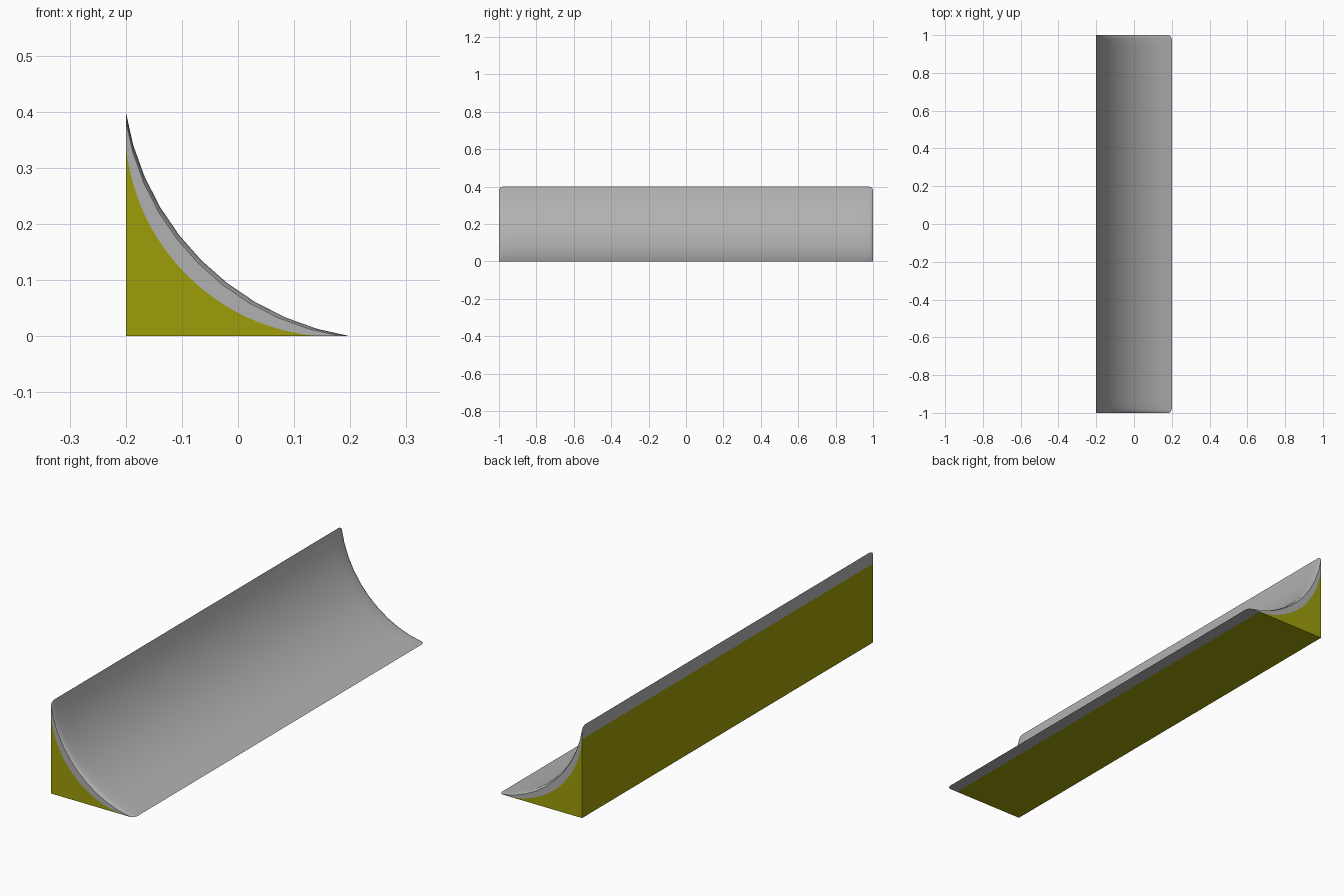
import bpy, bmesh, math

if "Cube" in bpy.data.objects:
    bpy.data.objects.remove(bpy.data.objects["Cube"])

W, HALF = 0.4, 1.0             # ramp depth and height, half length
X0 = -0.2                      # back wall position


def arc(end, centre, n):
    """Concave arc from (0, end) down to (end, 0) around (centre, centre)."""
    r = math.hypot(centre, centre - end)
    a0 = math.atan2(end - centre, -centre) % math.tau
    a1 = math.atan2(-centre, end - centre) % math.tau
    pts = []
    for i in range(n + 1):
        a = a0 + (a1 - a0) * i / n
        pts.append((max(0, centre + r * math.cos(a)), max(0, centre + r * math.sin(a))))
    return pts


surface = arc(W, 0.475, 10)      # riding surface profile
border = arc(0.343, 0.375, 24)   # line between grey shell and yellow base

bm = bmesh.new()


def ring(pts, y, scale=1.0):
    return [bm.verts.new((X0 + u * scale, y, z * scale)) for u, z in pts]


def face(verts, mat):
    bm.faces.new(verts).material_index = mat


# Riding surface, rounded down at both ends: (y, profile scale) from end inwards
half = [(HALF, 0.96), (HALF - 0.006, 0.985), (HALF - 0.02, 1.0), (HALF - 0.07, 1.0)]
stations = [(-y, s) for y, s in half] + half[::-1]
rings = [ring(surface, y, s) for y, s in stations]
for r0, r1 in zip(rings, rings[1:]):
    for i in range(len(surface) - 1):
        face((r0[i], r0[i + 1], r1[i + 1], r1[i]), 0)

# End walls: grey band and yellow fill
ends = []
for y, rim in ((-HALF, rings[0]), (HALF, rings[-1])):
    line = ring(border, y)
    corner = bm.verts.new((X0, y, 0))
    face(rim + line[::-1], 0)
    face(line + [corner], 1)
    ends.append((line, corner))

# Back wall and underside, each a yellow panel with a grey strip
(l0, c0), (l1, c1) = ends
for k in (0, -1):
    face((c0, c1, l1[k], l0[k]), 1)
    face([l0[k], l1[k]] + [r[k] for r in reversed(rings)], 0)

bmesh.ops.recalc_face_normals(bm, faces=bm.faces[:])
mesh = bpy.data.meshes.new("quarter_pipe_ramp")
bm.to_mesh(mesh)
bm.free()

# Grey shell and yellow base colours
for name, colour in (("grey_shell", (0.44, 0.44, 0.44, 1)),
                     ("yellow_base", (0.34, 0.34, 0.003, 1))):
    mat = bpy.data.materials.new(name)
    mat.diffuse_color = colour
    mat.use_nodes = True
    mat.node_tree.nodes["Principled BSDF"].inputs["Base Color"].default_value = mat.diffuse_color
    mesh.materials.append(mat)

ramp = bpy.data.objects.new("quarter_pipe_ramp", mesh)
bpy.context.collection.objects.link(ramp)
bpy.context.view_layer.objects.active = ramp
ramp.select_set(True)
bpy.ops.object.shade_smooth_by_angle(angle=math.radians(35))
